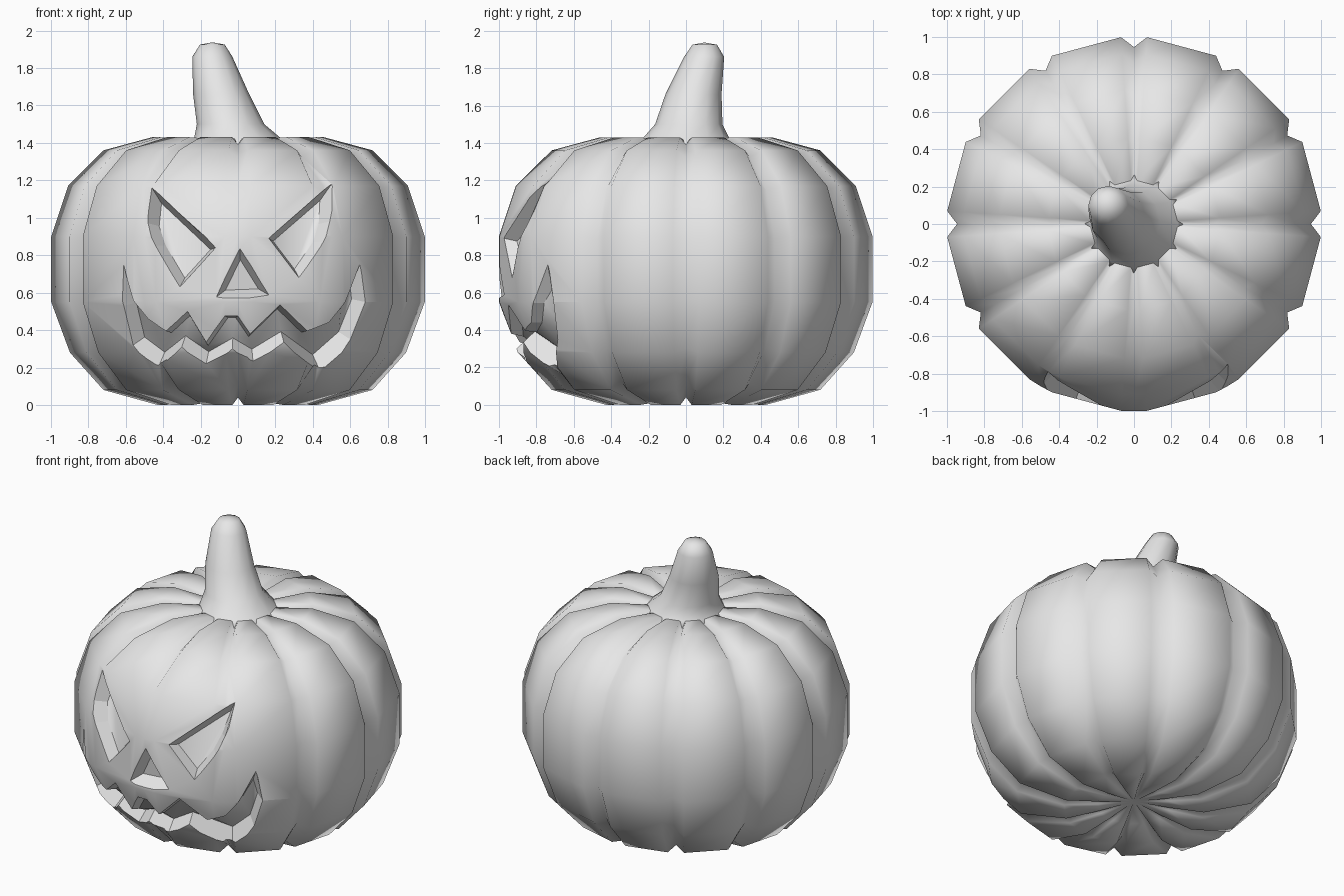
import bpy, bmesh
from math import sin, cos, pi, radians
from mathutils import Vector
from mathutils.bvhtree import BVHTree

cube = bpy.data.objects.get("Cube")
if cube:
    bpy.data.objects.remove(cube, do_unlink=True)

GREY = (0.8, 0.8, 0.8, 1.0)
mat = bpy.data.materials.new("plain_grey")
mat.use_nodes = True
mat.diffuse_color = GREY
for node in mat.node_tree.nodes:
    if node.type == 'BSDF_PRINCIPLED':
        node.inputs["Base Color"].default_value = GREY

CENTRE = Vector((0, 0, 0.72))


def make_object(name, bm):
    bmesh.ops.recalc_face_normals(bm, faces=bm.faces[:])
    mesh = bpy.data.meshes.new(name)
    bm.to_mesh(mesh)
    mesh.materials.append(mat)
    obj = bpy.data.objects.new(name, mesh)
    bpy.context.collection.objects.link(obj)
    return obj


def loft(rings, bottom, top):
    """Smooth closed skin through rings of points, with a pole at each end."""
    bm = bmesh.new()
    rows = [[bm.verts.new(p) for p in ring] for ring in rings]
    count = len(rows[0])
    low, high = bm.verts.new(bottom), bm.verts.new(top)
    for i in range(count):
        j = (i + 1) % count
        bm.faces.new((low, rows[0][j], rows[0][i]))
        bm.faces.new((high, rows[-1][i], rows[-1][j]))
        for a, b in zip(rows, rows[1:]):
            bm.faces.new((a[i], a[j], b[j], b[i]))
    for face in bm.faces:
        face.smooth = True
    bmesh.ops.recalc_face_normals(bm, faces=bm.faces[:])
    return bm


# Ribbed body: twelve lobes with V grooves, filled in across the face
profile = [(0.22, 0.02), (0.43, 0.0), (0.72, 0.08), (0.90, 0.28), (1.0, 0.55),
           (1.0, 0.90), (0.91, 1.17), (0.72, 1.36), (0.46, 1.43), (0.24, 1.42)]
rings = []
for radius, z in profile:
    ring = []
    for k in range(12):
        for offset in (-4, 0, 4):
            angle = radians(30 * k + offset)
            point = Vector((radius * cos(angle), radius * sin(angle), z))
            on_face = k in (8, 9, 10) and 0.1 < z < 1.3
            if offset == 0 and not on_face:
                point = CENTRE + (point - CENTRE) * 0.945
            ring.append(point)
    rings.append(ring)
body_bm = loft(rings, (0, 0, 0.05), (0, 0, 1.37))
surface = BVHTree.FromBMesh(body_bm)
body = make_object("body", body_bm)

# Face outlines as (x, z)
outlines = {
    "right_eye": [(-.46, 1.16), (-.12, .84), (-.31, .63), (-.44, .85), (-.48, .97)],
    "left_eye": [(.50, 1.18), (.165, .89), (.325, .68), (.455, .87), (.49, .98)],
    "nose": [(.01, .835), (-.115, .577), (.165, .587)],
    "mouth": [(-.61, .75), (-.56, .56), (-.48, .46), (-.385, .395), (-.27, .50),
              (-.17, .335), (-.07, .475), (0, .475), (.065, .38), (.225, .535),
              (.37, .395), (.485, .44), (.57, .545), (.65, .75), (.68, .55),
              (.60, .35), (.43, .20), (.245, .335), (.08, .235), (-.03, .30),
              (-.17, .22), (-.30, .31), (-.42, .215), (-.56, .32), (-.61, .53)],
}


def inset_shifts(points):
    """Mitred inward shift for each corner of a flat outline."""
    pts = [Vector(p) for p in points]
    n = len(pts)
    area = sum(pts[i - 1].x * pts[i].y - pts[i].x * pts[i - 1].y for i in range(n))
    sign = 1 if area > 0 else -1
    normals = []
    for i in range(n):
        edge = (pts[(i + 1) % n] - pts[i]).normalized()
        normals.append(Vector((-edge.y, edge.x)) * sign)
    shifts = []
    for i in range(n):
        bisector = (normals[i - 1] + normals[i]).normalized()
        shifts.append(bisector / max(0.3, bisector.dot(normals[i])))
    return shifts


# Carve the tapered recesses into the body
cut_bm = bmesh.new()
for points in outlines.values():
    outer, inner = [], []
    for (x, z), shift in zip(points, inset_shifts(points)):
        hit = surface.ray_cast(Vector((x, -3, z)), Vector((0, 1, 0)))[0]
        move = Vector((shift.x, 0, shift.y)) * 0.025
        outer.append(cut_bm.verts.new(CENTRE + (hit - CENTRE) * 1.07 - move))
        inner.append(cut_bm.verts.new(CENTRE + (hit - CENTRE) * 0.93 + move))
    caps = [cut_bm.faces.new(outer), cut_bm.faces.new(inner[::-1])]
    for i in range(len(points)):
        j = (i + 1) % len(points)
        cut_bm.faces.new((outer[i], inner[i], inner[j], outer[j]))
    for face in bmesh.ops.triangulate(cut_bm, faces=caps)["faces"]:
        face.smooth = True
cutter = make_object("face_cutter", cut_bm)
cutter.hide_render = True

carve = body.modifiers.new("carve", 'BOOLEAN')
carve.operation = 'DIFFERENCE'
carve.solver = 'EXACT'
carve.object = cutter
bpy.context.view_layer.objects.active = body
body.select_set(True)
bpy.ops.object.modifier_apply(modifier=carve.name)
bpy.data.objects.remove(cutter, do_unlink=True)

# Bent stem: centre x, centre y, height, radius
stem_rows = [(0, 0, 1.36, 0.28), (0, 0, 1.42, 0.235), (-.04, .015, 1.50, 0.18),
             (-.09, .04, 1.66, 0.15), (-.137, .097, 1.86, 0.107),
             (-.137, .10, 1.925, 0.066)]
stem_rings = [[(x + r * cos(2 * pi * i / 12), y + r * sin(2 * pi * i / 12), z)
               for i in range(12)] for x, y, z, r in stem_rows]
make_object("stem", loft(stem_rings, (0, 0, 1.36), (-.137, .10, 1.937)))
